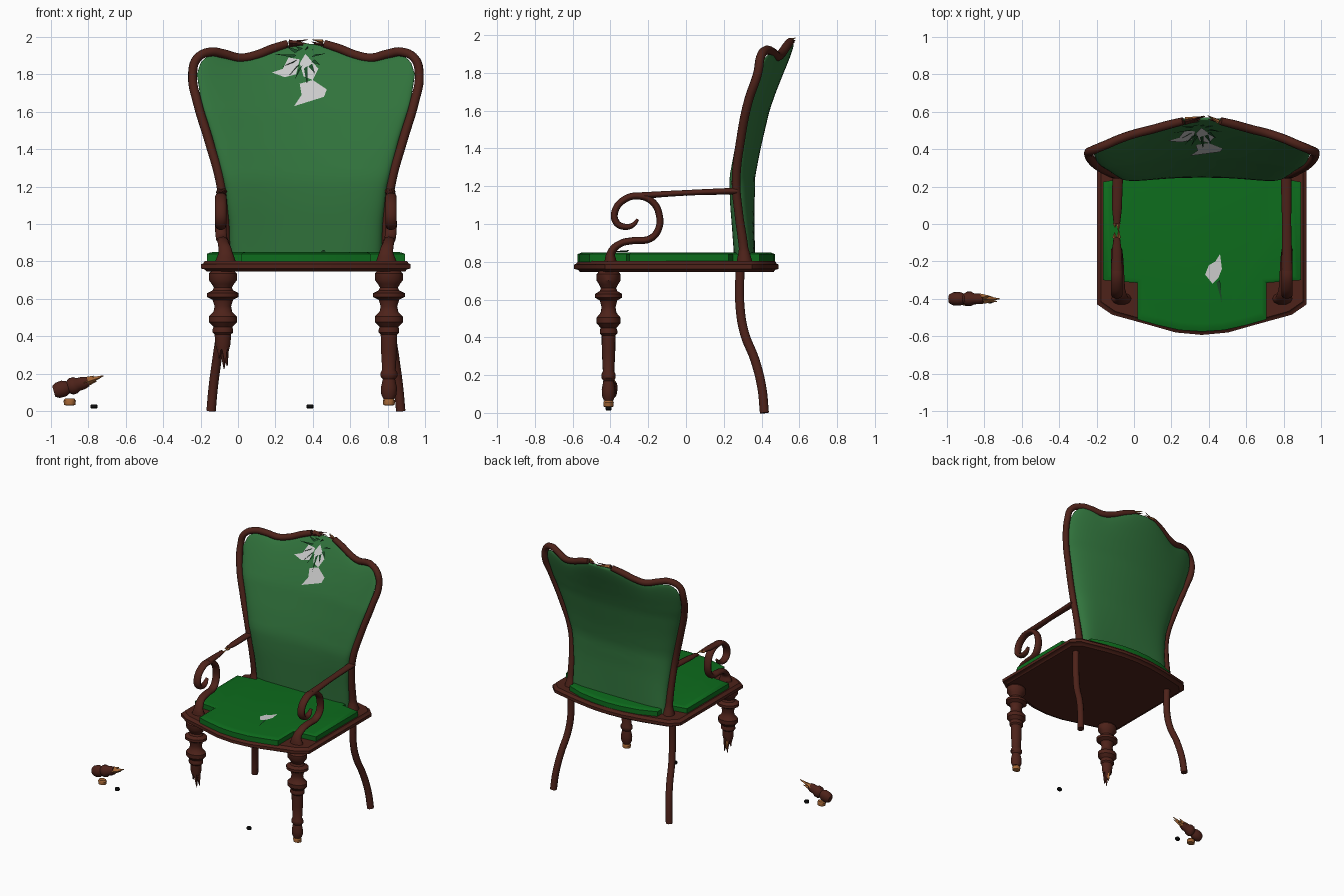
import bpy, bmesh, math, random
from mathutils import Vector

if "Cube" in bpy.data.objects:
    bpy.data.objects.remove(bpy.data.objects["Cube"])
random.seed(4)
CX = 0.363  # chair centre line


def mat(name, r, g, b):
    m = bpy.data.materials.new(name)
    m.diffuse_color = (r, g, b, 1)
    m.use_nodes = True
    m.node_tree.nodes["Principled BSDF"].inputs["Base Color"].default_value = m.diffuse_color
    return m


WOOD = mat("dark_wood", .075, .016, .010)
RAW = mat("raw_wood", .36, .13, .035)
SEAT = mat("seat_fabric", .004, .15, .012)
BACK = mat("back_fabric", .03, .17, .045)
FLAP = mat("torn_fabric", .01, .07, .02)
FILL = mat("stuffing", .7, .7, .7)
BLACK = mat("rubber", .004, .004, .004)


def make(name, bm, material, smooth=40):
    bmesh.ops.recalc_face_normals(bm, faces=bm.faces)
    me = bpy.data.meshes.new(name)
    bm.to_mesh(me)
    bm.free()
    ob = bpy.data.objects.new(name, me)
    bpy.context.collection.objects.link(ob)
    me.materials.append(material)
    if smooth:
        select(ob)
        bpy.ops.object.shade_smooth_by_angle(angle=math.radians(smooth))
    return ob


def select(ob):
    bpy.ops.object.select_all(action='DESELECT')
    ob.select_set(True)
    bpy.context.view_layer.objects.active = ob


def tube(name, pts, radius, material=WOOD, flat=1, loc=(0, 0, 0)):
    """Smooth tube through (x, y, z[, radius factor]) points; flat stretches it in x."""
    cu = bpy.data.curves.new(name, 'CURVE')
    cu.dimensions = '3D'
    cu.bevel_depth, cu.bevel_resolution, cu.resolution_u = radius, 3, 6
    cu.use_fill_caps = True
    sp = cu.splines.new('BEZIER')
    sp.bezier_points.add(len(pts) - 1)
    for b, p in zip(sp.bezier_points, pts):
        b.co = (p[0] / flat, p[1], p[2])
        b.radius = p[3] if len(p) > 3 else 1
        b.handle_left_type = b.handle_right_type = 'AUTO'
    ob = bpy.data.objects.new(name, cu)
    bpy.context.collection.objects.link(ob)
    ob.location, ob.scale = loc, (flat, 1, 1)
    cu.materials.append(material)
    select(ob)
    bpy.ops.object.convert(target='MESH')
    bpy.ops.object.shade_smooth_by_angle(angle=math.radians(50))
    return ob


def lathe(name, prof, loc, material=WOOD, tilt=0, n=16):
    bm = bmesh.new()
    rings = [[bm.verts.new((r * math.cos(k * math.tau / n), .84 * r * math.sin(k * math.tau / n), z))
              for k in range(n)] for r, z in prof]
    for a, b in zip(rings, rings[1:]):
        for k in range(n):
            bm.faces.new((a[k], a[(k + 1) % n], b[(k + 1) % n], b[k]))
    bm.faces.new(rings[0])
    bm.faces.new(rings[-1])
    ob = make(name, bm, material, 35)
    ob.location, ob.rotation_euler = loc, (0, tilt, 0)
    return ob


def shard(name, base, tip, r, material):
    """Four-sided splinter."""
    a, b = Vector(base), Vector(tip)
    bm = bmesh.new()
    bmesh.ops.create_cone(bm, cap_ends=True, segments=4, radius1=r, radius2=r * .1, depth=(b - a).length)
    ob = make(name, bm, material, 0)
    ob.location = (a + b) / 2
    ob.rotation_euler = (b - a).to_track_quat('Z', 'Y').to_euler()


def loft(name, half, rings, material):
    """Mirrored half outline (offset, y) stacked at (z, inset) levels."""
    out = half + [(-x, y) for x, y in reversed(half) if x > 0]
    bm = bmesh.new()
    lv = [[bm.verts.new((CX + x * (1 - i / .56), y * (1 - i / .55), z)) for x, y in out] for z, i in rings]
    n = len(out)
    for a, b in zip(lv, lv[1:]):
        for k in range(n):
            bm.faces.new((a[k], a[(k + 1) % n], b[(k + 1) % n], b[k]))
    bm.faces.new(lv[0])
    bm.faces.new(lv[-1])
    return make(name, bm, material)


def lerp(table, t):
    for (a, p), (b, q) in zip(table, table[1:]):
        if t <= b:
            return p + (q - p) * max(0, (t - a) / (b - a))
    return table[-1][1]


# Seat frame with stepped moulding, and notched cushion
loft("seat_frame", [(0, -.593), (.14, -.58), (.28, -.54), (.48, -.485), (.56, -.43), (.56, .35),
     (.5, .41), (.28, .46), (.14, .483), (0, .49)],
     [(.745, .03), (.757, .02), (.762, 0), (.785, 0), (.79, .012), (.803, .02)], WOOD)
cushion = loft("seat_cushion", [(0, -.575), (.12, -.567), (.24, -.54), (.345, -.51), (.345, -.315), (.53, -.3),
               (.53, .225), (.385, .25), (.385, .39), (.25, .44), (.12, .462), (0, .47)],
               [(.80, 0), (.84, 0), (.848, .02), (.85, .04)], SEAT)

# Upholstered back: bowed, padded panel
TOP = [(0, 1.965), (.1, 1.955), (.2, 1.92), (.3, 1.88), (.36, 1.87), (.45, 1.893), (.52, 1.9), (.56, 1.87), (.583, 1.8)]
WID = [(.8, .405), (1, .41), (1.2, .435), (1.45, .497), (1.65, .56), (1.8, .583)]
YS = [(.8, .31), (1.1, .275), (1.25, .265), (1.4, .285), (1.6, .32), (1.8, .38), (1.95, .43)]
BOW = [(.8, 0), (1.1, .03), (1.4, .06), (1.7, .09), (1.95, .13)]
THK = [(.8, .055), (1.2, .058), (1.6, .042), (1.95, .025)]


def back_y(u, v, z, side):
    pad = max(0, 1 - u ** 8) ** .5 * max(0, 1 - v ** 16) ** .5
    return lerp(YS, z) + lerp(BOW, z) * (1 - u * u) + side * lerp(THK, z) * pad


bm = bmesh.new()
N, M = 36, 36
for side in (-1, 1):
    g = []
    for j in range(M + 1):
        v = math.sin(j / M * math.pi / 2)
        row = []
        for i in range(N + 1):
            u = math.sin((i / N - .5) * math.pi)
            z = .8 + v * (lerp(TOP, abs(u) * .583) - .8)
            row.append(bm.verts.new((CX + u * lerp(WID, z), back_y(u, v, z, side), z)))
        g.append(row)
    for j in range(M):
        for i in range(N):
            bm.faces.new((g[j][i], g[j][i + 1], g[j + 1][i + 1], g[j + 1][i]))
bmesh.ops.remove_doubles(bm, verts=bm.verts, dist=.0005)
make("back_panel", bm, BACK, 60)

# Back frame: stiles and the broken crest rail
rail = [(.43, .31, .79, 1.9), (.43, .305, .87, 1.1), (.437, .28, 1.05), (.457, .265, 1.22), (.52, .29, 1.45),
        (.58, .33, 1.65), (.606, .38, 1.8), (.582, .395, 1.885), (.51, .425, 1.92), (.44, .455, 1.91),
        (.35, .485, 1.888), (.27, .505, 1.902), (.18, .53, 1.937), (.1, .55, 1.963, .9)]
for s, side in ((-1, "left"), (1, "right")):
    tube("back_frame_" + side, [(CX + s * p[0],) + p[1:] for p in rail], .024)
for k in range(9):
    s = -1 if k < 6 else 1
    x, z = CX + s * .09, 1.965
    shard("crest_splinter", (x, .55 + random.uniform(-.012, .012), z + random.uniform(-.012, .012)),
          (x - s * random.uniform(.05, .12 if s < 0 else .06), .56 + random.uniform(-.02, .025), z + random.uniform(-.01, .025)),
          .011, RAW if k % 4 == 3 else WOOD)

# Arms: ribbon scroll plus rail, left rail snapped
scroll = [(.43, -.40, .79, 1.9), (.43, -.395, .85, 1.2), (.44, -.35, .895), (.445, -.28, .912), (.45, -.19, .922),
          (.455, -.147, .97), (.455, -.142, 1.05), (.455, -.175, 1.115), (.455, -.25, 1.148), (.455, -.325, 1.13),
          (.455, -.375, 1.07), (.455, -.37, 1.01), (.455, -.325, .985, .9), (.455, -.28, .995, .7), (.455, -.255, 1.025, .4)]
for s, side in ((-1, "left"), (1, "right")):
    tube("arm_scroll_" + side, [(s * p[0],) + p[1:] for p in scroll], .019, flat=1.6, loc=(CX, 0, 0))
    parts = [[(.455, -.25, 1.15), (.453, 0, 1.165, .85), (.45, .27, 1.175, 1)]]
    if s < 0:
        parts = [[(.455, -.25, 1.15), (.455, -.15, 1.155, .9), (.455, -.07, 1.16, .6)],
                 [(.455, .0, 1.165, .6), (.454, .08, 1.168, .9), (.45, .27, 1.175)]]
        for dx, y0, y1 in ((.01, -.075, -.03), (-.012, -.075, -.045), (.008, .005, -.04), (-.01, .005, -.02)):
            shard("arm_splinter", (CX - .455 + dx, y0, 1.16), (CX - .455 + dx, y1, 1.163), .012, RAW)
    for p in parts:
        tube("arm_rail_" + side, [(s * q[0],) + q[1:] for q in p], .018, flat=1.6, loc=(CX, 0, 0))

# Rear legs, swept back and out
for s, side in ((-1, "left"), (1, "right")):
    tube("rear_leg_" + side, [(CX + s * x, y, z) for x, y, z in
         [(.445, .285, .76), (.445, .287, .55), (.455, .31, .42), (.475, .365, .28), (.495, .402, .13), (.507, .415, 0)]], .025)

# Turned front legs: right one lacks its foot, left one is snapped off
UP = [(.06, .75), (.075, .735), (.075, .70), (.06, .68), (.048, .66), (.055, .645), (.085, .63), (.085, .61), (.055, .595),
      (.044, .56), (.05, .53), (.075, .505), (.075, .475), (.05, .45), (.055, .435), (.055, .42), (.044, .41)]
LOW = [(.036, .22), (.045, .205), (.045, .185), (.033, .17), (.043, .125), (.041, .09), (.03, .065)]
lathe("front_leg_right", UP + [(.042, .32)] + LOW, (CX + .444, -.41, 0))
lathe("front_leg_left", UP + [(.041, .36), (.034, .33)], (CX - .444, -.41, 0))
for dx, dy, z, m in ((.005, .0, .225, WOOD), (.018, .01, .24, WOOD), (-.016, -.006, .28, WOOD), (0, .018, .26, RAW), (.01, -.015, .25, WOOD)):
    shard("leg_splinter", (CX - .444 + dx * .6, -.41 + dy * .6, .36), (CX - .444 + dx * 1.3, -.41 + dy, z), .025, m)

# Fallen leg end, lying tilted
frag = [(.03, 0), (.042, .02), (.044, .055), (.033, .08), (.045, .095), (.045, .12), (.035, .135), (.034, .165), (.026, .19)]
lathe("fallen_leg_end", frag, (-.985, -.40, .105), tilt=math.radians(74))
for dy, dz, L in ((0, .005, .275), (.015, .018, .22), (-.014, 0, .26), (.01, -.014, .235)):
    shard("fallen_splinter", (-.825, -.40 + dy * .5, .15 + dz * .5), (-.985 + L * .97, -.40 + dy, .11 + L * .27 + dz), .022, RAW)

# Broken ferrules and loose rubber feet
for x, n in ((-.9, "fallen"), (CX + .444, "leg")):
    lathe(n + "_ferrule", [(.02, .03), (.03, .033), (.033, .055), (.026, .066)], (x, -.41, 0), RAW)
for x in (-.77, .385):
    lathe("loose_rubber_foot", [(.014, .013), (.019, .018), (.019, .03), (.014, .036)], (x, -.41, 0), BLACK)


# Tears: pale stuffing patches and dark flaps laid on the fabric
def patch(name, pts, material):
    bm = bmesh.new()
    bm.faces.new([bm.verts.new(p) for p in pts])
    make(name, bm, material, 0)


def on_back(x, z, lift):
    u = (x - CX) / lerp(WID, z)
    return (x, back_y(u, (z - .8) / 1.165, z, -1) - lift, z)


for pts in ([(.18, 1.81), (.24, 1.83), (.27, 1.89), (.33, 1.88), (.31, 1.8), (.25, 1.785)],
            [(.3, 1.63), (.34, 1.69), (.33, 1.75), (.40, 1.77), (.475, 1.72), (.46, 1.68)],
            [(.33, 1.86), (.36, 1.91), (.43, 1.83), (.40, 1.77), (.35, 1.79)]):
    patch("back_stuffing", [on_back(x, z, .006) for x, z in pts], FILL)
for k in range(12):
    a = math.radians(-110 + k * 31)
    x, z = CX - .02 + .05 * math.cos(a), 1.88 + .05 * math.sin(a)
    d = random.uniform(.05, .1)
    patch("back_flap", [on_back(x, z, .008), on_back(x + .02, min(z + .015, 1.94), .01),
          on_back(x + d * math.cos(a), min(z + d * math.sin(a), 1.95), .025)], FLAP)
patch("seat_stuffing", [(x, y, .853) for x, y in
      [(.40, -.22), (.38, -.27), (.42, -.32), (.45, -.29), (.47, -.24), (.46, -.16), (.435, -.2)]], FILL)
patch("seat_flap", [(.44, -.31, .853), (.47, -.42, .853), (.46, -.3, .862)], FLAP)
